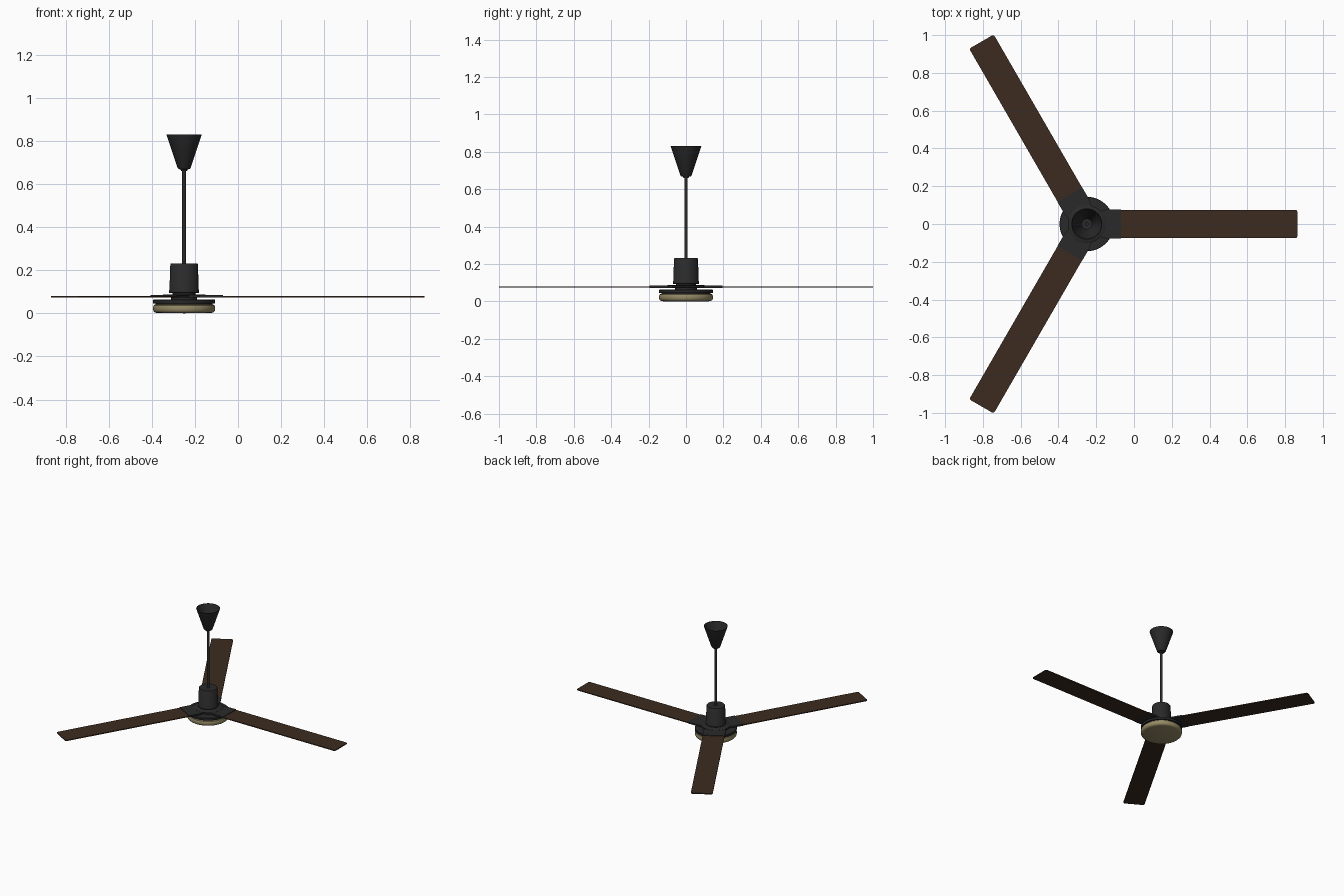
import bpy, bmesh, math
from mathutils import Matrix

if "Cube" in bpy.data.objects:
    bpy.data.objects.remove(bpy.data.objects["Cube"])

CX = -0.25  # fan axis


def material(name, color):
    m = bpy.data.materials.new(name)
    m.diffuse_color = (*color, 1)
    m.use_nodes = True
    m.node_tree.nodes["Principled BSDF"].inputs["Base Color"].default_value = m.diffuse_color
    return m


BLACK = material("black_metal", (0.022, 0.023, 0.022))
WOOD = material("dark_wood", (0.045, 0.024, 0.014))
GLASS = material("warm_glass", (0.30, 0.25, 0.13))


def finish(name, bm, mat, angle=35):
    bmesh.ops.recalc_face_normals(bm, faces=bm.faces)
    me = bpy.data.meshes.new(name)
    bm.to_mesh(me)
    bm.free()
    ob = bpy.data.objects.new(name, me)
    bpy.context.collection.objects.link(ob)
    me.materials.append(mat)
    bpy.context.view_layer.objects.active = ob
    ob.select_set(True)
    bpy.ops.object.shade_smooth_by_angle(angle=math.radians(angle))
    ob.select_set(False)
    return ob


def lathe(name, profile, mat, n=64):
    """Revolve (radius, z) points around the fan axis."""
    bm = bmesh.new()
    vs = [bm.verts.new((r, 0, z)) for r, z in profile]
    es = [bm.edges.new(p) for p in zip(vs, vs[1:])]
    bmesh.ops.spin(bm, geom=vs + es, cent=(0, 0, 0), axis=(0, 0, 1),
                   angle=math.tau, steps=n)
    bmesh.ops.remove_doubles(bm, verts=bm.verts, dist=1e-5)
    bmesh.ops.translate(bm, verts=bm.verts, vec=(CX, 0, 0))
    return finish(name, bm, mat)


def plate(name, outline, z0, z1, angle, mat):
    """Extrude a flat outline and turn it around the fan axis."""
    bm = bmesh.new()
    f = bm.faces.new([bm.verts.new((x, y, z0)) for x, y in outline])
    ext = bmesh.ops.extrude_face_region(bm, geom=[f])["geom"]
    bmesh.ops.translate(bm, vec=(0, 0, z1 - z0),
                        verts=[v for v in ext if isinstance(v, bmesh.types.BMVert)])
    bm.transform(Matrix.Translation((CX, 0, 0)) @ Matrix.Rotation(angle, 4, 'Z'))
    return finish(name, bm, mat)


def rounded_end(x0, x1, w, r, steps=5):
    """Strip outline with rounded outer corners."""
    pts = [(x0, w), (x0, -w)]
    for cy, a0 in ((-w + r, -90), (w - r, 0)):
        for i in range(steps + 1):
            a = math.radians(a0 + 90 * i / steps)
            pts.append((x1 - r + r * math.cos(a), cy + r * math.sin(a)))
    return pts


# light diffuser with rounded rims
lathe("light_diffuser", [(0, 0), (0.125, 0.001), (0.136, 0.004), (0.142, 0.010),
                         (0.144, 0.018), (0.144, 0.030), (0.141, 0.037),
                         (0.134, 0.041), (0, 0.041)], GLASS)
# light housing and the spacer under the blades
lathe("light_spacer", [(0, 0.040), (0.132, 0.040), (0.132, 0.047), (0, 0.047)], BLACK)
lathe("light_housing", [(0, 0.046), (0.143, 0.046), (0.144, 0.048), (0.144, 0.061),
                        (0.142, 0.063), (0, 0.063)], BLACK)
lathe("hub_spacer", [(0, 0.062), (0.06, 0.062), (0.06, 0.075), (0, 0.075)], BLACK)
# hub plate and neck
lathe("hub_plate", [(0, 0.073), (0.10, 0.073), (0.10, 0.085), (0.097, 0.087),
                    (0.054, 0.087), (0.054, 0.098), (0, 0.098)], BLACK)
# motor housing
lathe("motor_housing", [(0, 0.093), (0.067, 0.093), (0.070, 0.096), (0.070, 0.106),
                        (0.068, 0.110), (0.064, 0.227), (0.061, 0.231),
                        (0, 0.231)], BLACK)
# hanging rod
lathe("down_rod", [(0, 0.225), (0.009, 0.225), (0.009, 0.69), (0, 0.69)], BLACK, 24)
# hollow ceiling canopy
lathe("ceiling_canopy", [(0, 0.660), (0.014, 0.660), (0.017, 0.667), (0.026, 0.669),
                         (0.031, 0.676), (0.082, 0.830), (0.079, 0.830),
                         (0.028, 0.679), (0, 0.676)], BLACK)

# three blades with their brackets
for i in range(3):
    a = i * math.tau / 3
    plate(f"blade_{i + 1}", rounded_end(0.15, 1.115, 0.075, 0.012), 0.0735, 0.0805, a, WOOD)
    plate(f"blade_bracket_{i + 1}", [(0.04, -0.06), (0.10, -0.076), (0.18, -0.076),
                                     (0.18, 0.076), (0.10, 0.076), (0.04, 0.06)],
          0.0725, 0.084, a, BLACK)
